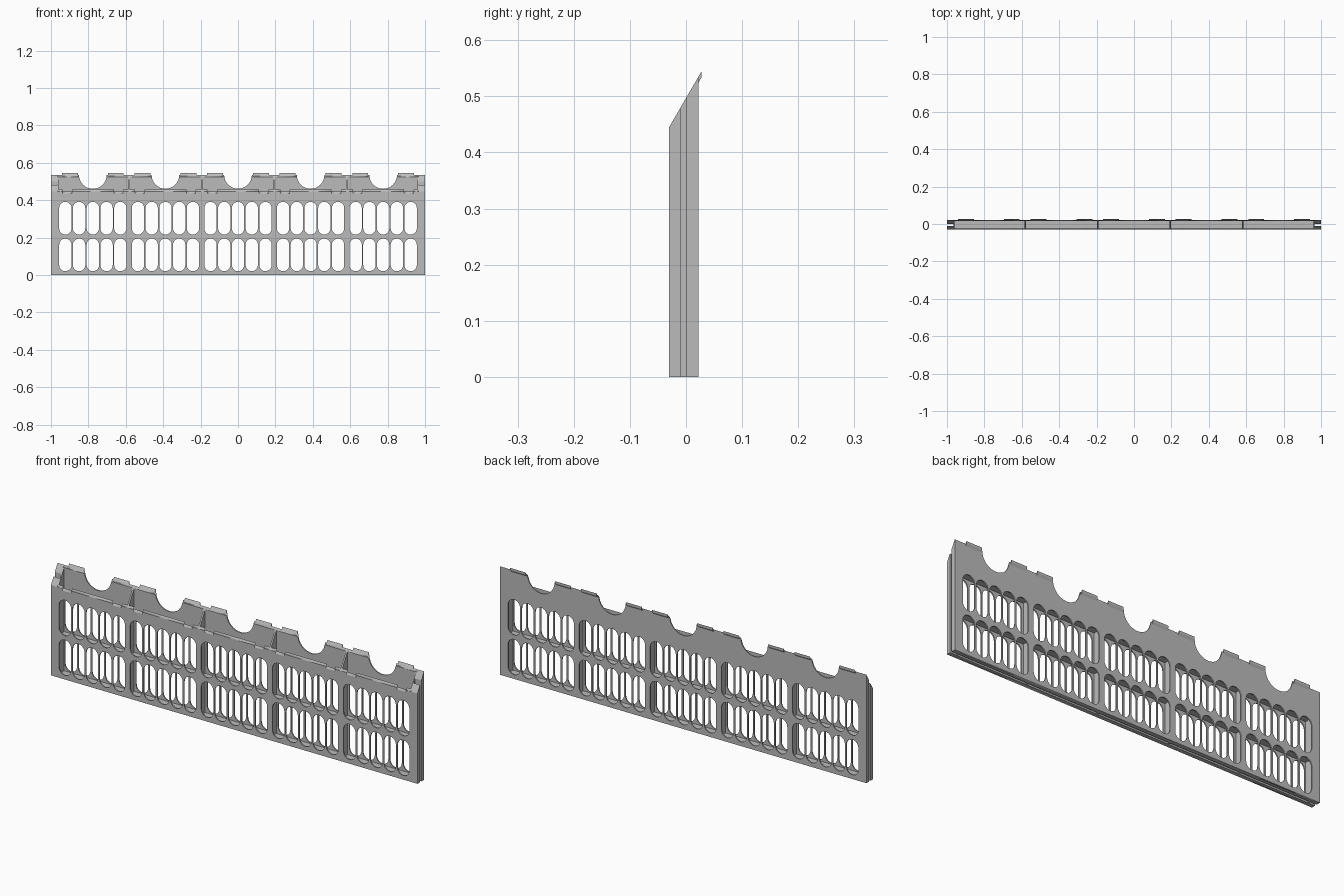
import bpy, bmesh, math

if "Cube" in bpy.data.objects:
    bpy.data.objects.remove(bpy.data.objects["Cube"])

SLOPE = 1.72                      # steepness of the slanted top
L, END = 1.0, 0.965               # half length, start of the end posts
FRONT, BACK, T = -0.03, 0.022, 0.006
BAYS = [0.388 * i for i in range(-2, 3)]

grey = bpy.data.materials.new("plain grey")
grey.diffuse_color = (0.5, 0.5, 0.5, 1)
grey.use_nodes = True
grey.node_tree.nodes["Principled BSDF"].inputs["Base Color"].default_value = grey.diffuse_color


def top(y):
    return 0.497 + SLOPE * y


def add_mesh(name, bm):
    bmesh.ops.remove_doubles(bm, verts=bm.verts, dist=1e-5)
    bmesh.ops.recalc_face_normals(bm, faces=bm.faces)
    me = bpy.data.meshes.new(name)
    bm.to_mesh(me)
    bm.free()
    me.materials.append(grey)
    ob = bpy.data.objects.new(name, me)
    bpy.context.collection.objects.link(ob)
    return ob


def prism(name, profile, x0, x1):
    """Extrude a (y, z) profile along x."""
    bm = bmesh.new()
    a = [bm.verts.new((x0, y, z)) for y, z in profile]
    b = [bm.verts.new((x1, y, z)) for y, z in profile]
    bm.faces.new(a)
    bm.faces.new(b[::-1])
    n = len(a)
    for i in range(n):
        bm.faces.new((a[i], b[i], b[(i + 1) % n], a[(i + 1) % n]))
    return add_mesh(name, bm)


def box(name, x0, x1, y0, y1, z0, z1):
    return prism(name, [(y0, z0), (y1, z0), (y1, z1), (y0, z1)], x0, x1)


def slanted(name, x0, x1, y0, y1):
    return prism(name, [(y0, 0), (y1, 0), (y1, top(y1)), (y0, top(y0))], x0, x1)


def slot(cx, z0, z1, r=0.033, n=10):
    """Outline of one upright slot with round ends."""
    pts = []
    for cz, start in ((z1 - r, 0), (z0 + r, math.pi)):
        for i in range(n + 1):
            a = start + math.pi * i / n
            pts.append((cx + r * math.cos(a), cz + r * math.sin(a)))
    return pts


SLOTS = [slot(c + 0.0735 * k, z0, z0 + 0.175)
         for c in BAYS for k in range(-2, 3) for z0 in (0.02, 0.216)]


def plate(name, outline, y0, ref, slant_above):
    """Filled outline with slots, its top edge slanted about y = ref."""
    cu = bpy.data.curves.new(name, 'CURVE')
    cu.dimensions = '2D'
    cu.fill_mode = 'BOTH'
    cu.extrude = T / 2
    for pts in [outline] + SLOTS:
        sp = cu.splines.new('POLY')
        sp.points.add(len(pts) - 1)
        for p, (x, z) in zip(sp.points, pts):
            p.co = (x, z, 0, 1)
        sp.use_cyclic_u = True
    tmp = bpy.data.objects.new(name + "_outline", cu)
    bpy.context.collection.objects.link(tmp)
    bpy.context.view_layer.update()
    me = bpy.data.meshes.new_from_object(
        tmp.evaluated_get(bpy.context.evaluated_depsgraph_get()))
    bpy.data.objects.remove(tmp)
    bm = bmesh.new()
    bm.from_mesh(me)
    for v in bm.verts:
        x, z, d = v.co
        y = y0 + T / 2 - d
        if z > slant_above:
            z += (y - ref) * SLOPE
        v.co = (x, y, z)
    return add_mesh(name, bm)


# front plate with small notches in its top edge
z_top, z_notch = top(FRONT), top(FRONT) - 0.01
edge = [(-END, 0), (END, 0), (END, z_top)]
for c in reversed(BAYS):
    for a, b in ((0.162, 0.112), (-0.112, -0.162)):
        edge += [(c + a, z_top), (c + a, z_notch), (c + b, z_notch), (c + b, z_top)]
edge.append((-END, z_top))
plate("front_plate", edge, FRONT, FRONT, 0.43)

# back plate with a round scallop in each bay
z_top = top(BACK)
edge = [(-END, 0), (END, 0), (END, z_top)]
for c in reversed(BAYS):
    for i in range(17):
        a = math.pi * i / 16
        edge.append((c + 0.074 * math.cos(a), z_top - 0.074 * math.sin(a)))
edge.append((-END, z_top))
plate("back_plate", edge, BACK - T, BACK, 0.532)

# clip tabs along the slanted back edge
for c in BAYS:
    for s in (-1, 1):
        prism("clip_tab", [(0.018, top(0.018)), (0.028, top(0.028)),
                           (0.028, 0.534), (0.0215, 0.523)],
              c + s * 0.08, c + s * 0.165)

# ribs between the bays
inner_f, inner_b = FRONT + T, BACK - T
for x in (-0.582, -0.194, 0.194, 0.582):
    slanted("divider_rib", x - 0.004, x + 0.004, inner_f, inner_b)

# shelves, and a floor with a groove along its underside
for z in (0.2, 0.398):
    box("shelf", -END, END, inner_f, inner_b, z, z + 0.009)
prism("floor", [(inner_f, 0), (-0.01, 0), (-0.01, 0.008), (0.001, 0.008),
                (0.001, 0), (inner_b, 0), (inner_b, 0.016), (inner_f, 0.016)],
      -END, END)

# grooved end posts
for s in (-1, 1):
    slanted("end_wall", s * 0.96, s * END, inner_f, inner_b)
    slanted("end_post_front", s * END, s * L, FRONT, -0.01)
    slanted("end_post_back", s * END, s * L, 0.001, BACK)
